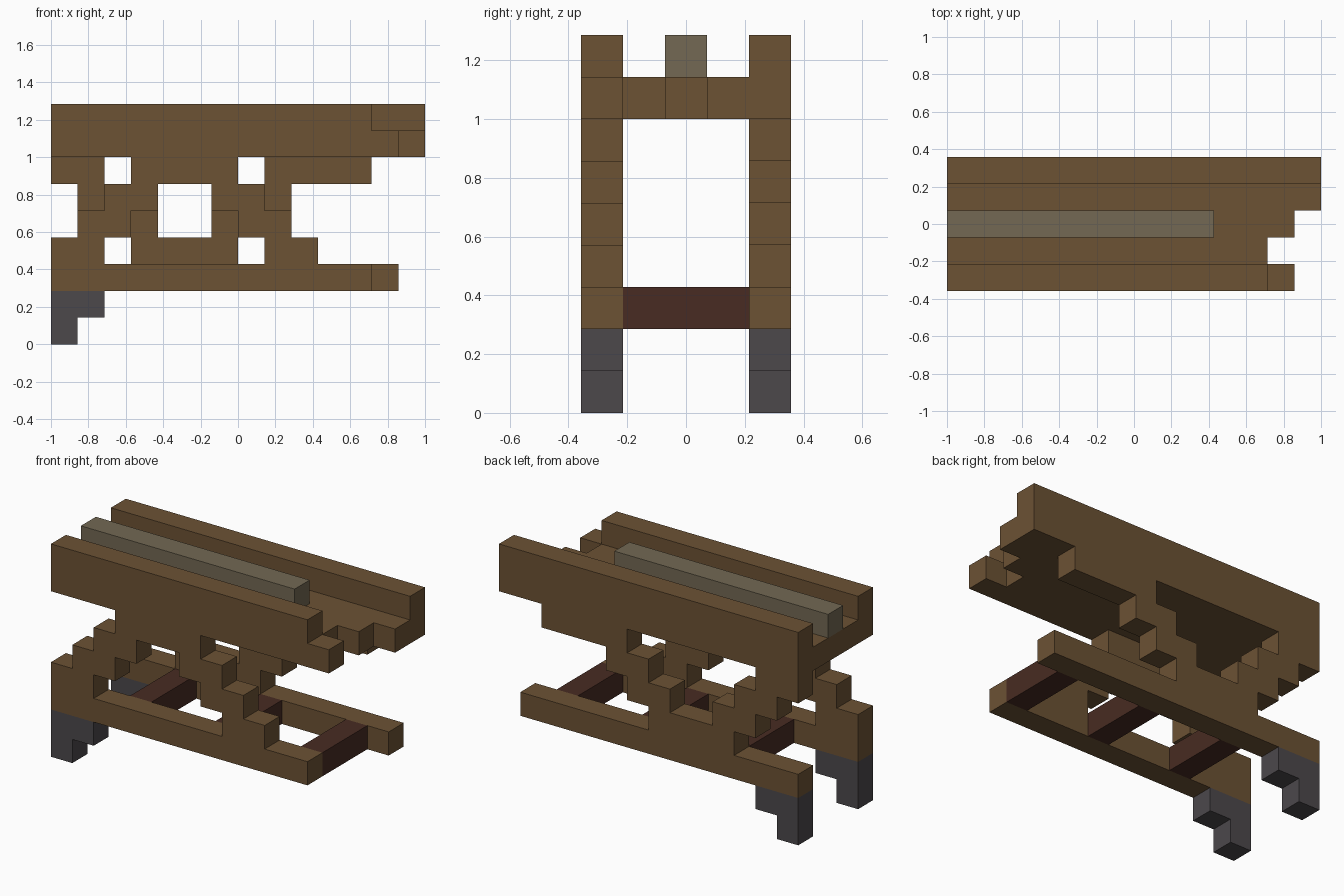
import bpy
import bmesh
from mathutils import Vector

if "Cube" in bpy.data.objects:
    bpy.data.objects.remove(bpy.data.objects["Cube"], do_unlink=True)

UNIT = 1 / 7          # edge of one block
LENGTH, DEPTH = 14, 5  # overall size in blocks


def linear(c):
    c /= 255
    return c / 12.92 if c <= 0.04045 else ((c + 0.055) / 1.055) ** 2.4


def material(name, r, g, b):
    mat = bpy.data.materials.new(name)
    mat.use_nodes = True
    colour = (linear(r), linear(g), linear(b), 1)
    mat.diffuse_color = colour
    bsdf = mat.node_tree.nodes["Principled BSDF"]
    bsdf.inputs["Base Color"].default_value = colour
    bsdf.inputs["Roughness"].default_value = 0.9
    return mat


wood = material("brown wood", 108, 82, 52)
dark_wood = material("dark red wood", 72, 43, 34)
rail_grey = material("weathered grey", 115, 104, 83)
iron = material("dark iron", 76, 72, 75)


def block_part(name, mat, y, rows, depth=1):
    """Join rows of blocks (z, first x, last x) into one clean solid."""
    cells = {(x, y + d, z) for z, a, b in rows
             for x in range(a, b + 1) for d in range(depth)}
    bm = bmesh.new()
    for cell in cells:
        for axis in range(3):
            for side in (0, 1):
                step = list(cell)
                step[axis] += 2 * side - 1
                if tuple(step) in cells:
                    continue
                u, v = (axis + 1) % 3, (axis + 2) % 3
                corners = []
                for du, dv in ((0, 0), (1, 0), (1, 1), (0, 1)):
                    p = Vector(cell)
                    p[axis] += side
                    p[u] += du
                    p[v] += dv
                    p.x -= LENGTH / 2
                    p.y -= DEPTH / 2
                    corners.append(bm.verts.new(p * UNIT))
                bm.faces.new(corners if side else corners[::-1])
    bmesh.ops.remove_doubles(bm, verts=bm.verts, dist=UNIT / 100)
    bmesh.ops.dissolve_limit(bm, angle_limit=0.01, verts=bm.verts, edges=bm.edges)
    mesh = bpy.data.meshes.new(name)
    bm.to_mesh(mesh)
    bm.free()
    mesh.materials.append(mat)
    obj = bpy.data.objects.new(name, mesh)
    bpy.context.collection.objects.link(obj)
    return obj


# Feet and lower beams on both sides
for side, y, end in (("front", 0, 11), ("back", 4, 12)):
    block_part(side + "_foot", iron, y, [(0, 0, 0), (1, 0, 1)])
    block_part(side + "_lower_beam", wood, y, [(2, 0, end)])

# Cross bars between the lower beams
for i, x in enumerate((3, 7, 11)):
    block_part(f"cross_bar_{i + 1}", dark_wood, 1, [(2, x, x)], depth=3)

# Zigzag braces: the back one is the front one upside down
zigzag = [(3, 0, 1), (4, 1, 2), (5, 2, 3), (6, 3, 6),
          (5, 6, 7), (4, 7, 8), (3, 8, 9)]
block_part("front_brace", wood, 0, zigzag)
block_part("back_brace", wood, 4,
           [(9 - z, a, b) for z, a, b in zigzag] + [(6, 10, 11)])

# Upper side walls
block_part("front_wall", wood, 0, [(7, 0, 12), (8, 0, 11)])
block_part("back_wall", wood, 4, [(7, 0, 13), (8, 0, 13)])

# Floor planks with a broken, stepped end
for y, end in ((1, 11), (2, 12), (3, 13)):
    block_part(f"floor_plank_{y}", wood, y, [(7, 0, end)])

# Raised middle rail
block_part("middle_rail", rail_grey, 2, [(8, 0, 9)])
